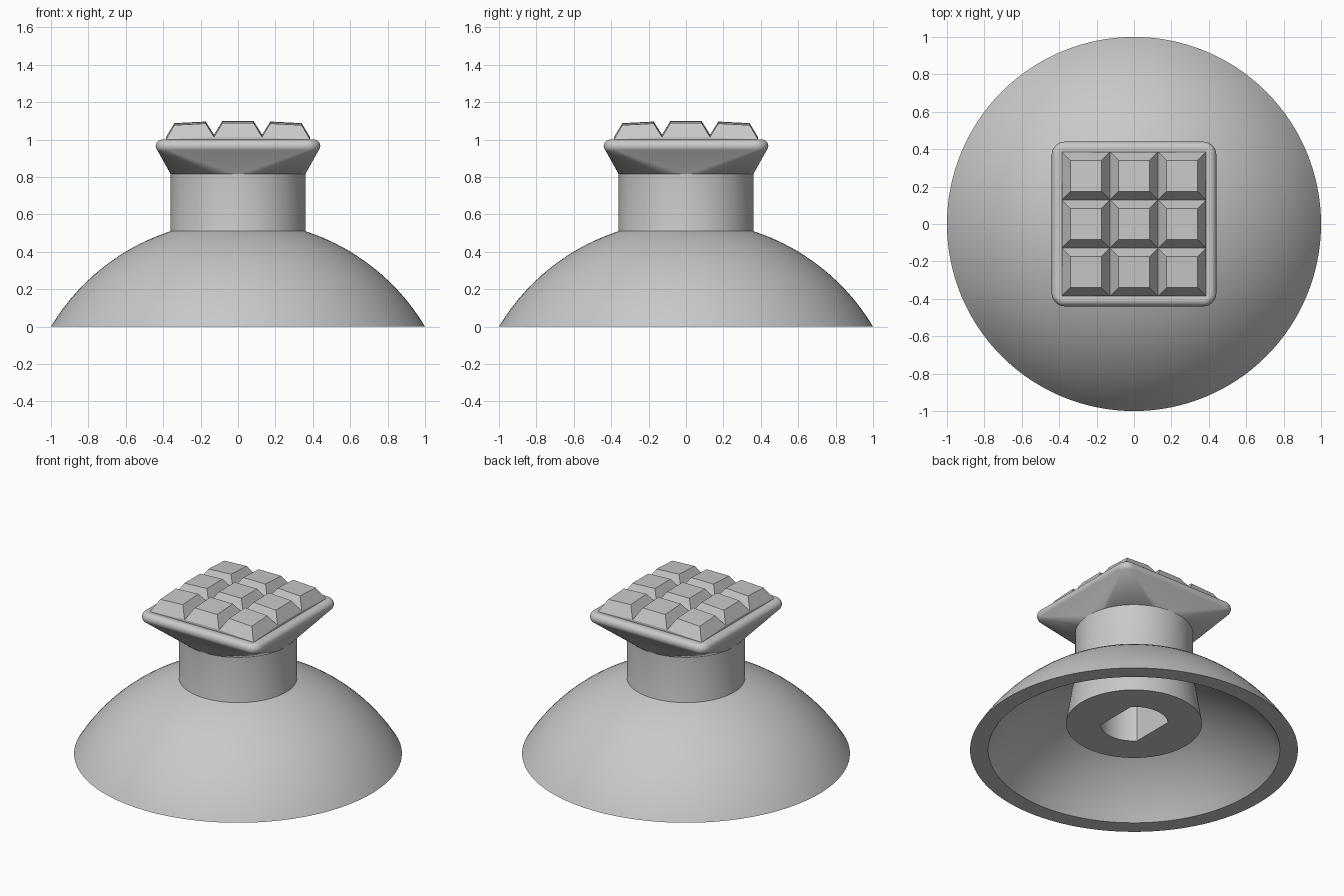
import bpy, bmesh, math

cube = bpy.data.objects.get("Cube")
if cube:
    bpy.data.objects.remove(cube)

grey = bpy.data.materials.new("light grey")
grey.use_nodes = True
grey.diffuse_color = (0.58, 0.58, 0.58, 1)
grey.node_tree.nodes["Principled BSDF"].inputs["Base Color"].default_value = (0.58, 0.58, 0.58, 1)


def ring(half, corner, z, steps=16, clamp=None):
    """Rounded square outline; it becomes a circle when corner equals half."""
    points = []
    for quarter in range(4):
        middle = math.radians(45 + 90 * quarter)
        cx = math.copysign(half - corner, math.cos(middle))
        cy = math.copysign(half - corner, math.sin(middle))
        for i in range(steps + 1):
            a = math.pi / 2 * (quarter + i / steps)
            x, y = cx + corner * math.cos(a), cy + corner * math.sin(a)
            if clamp:
                x = max(-clamp, min(clamp, x))
            points.append((x, y, z))
    return points


def finish(name, bm, smooth=True):
    bmesh.ops.recalc_face_normals(bm, faces=bm.faces)
    mesh = bpy.data.meshes.new(name)
    bm.to_mesh(mesh)
    bm.free()
    mesh.materials.append(grey)
    obj = bpy.data.objects.new(name, mesh)
    bpy.context.collection.objects.link(obj)
    if smooth:
        bpy.ops.object.select_all(action='DESELECT')
        obj.select_set(True)
        bpy.context.view_layer.objects.active = obj
        bpy.ops.object.shade_smooth_by_angle(angle=math.radians(35))
    return obj


def loft(name, rings, closed=False):
    """Skin a stack of matching outlines, capped or joined into a loop."""
    bm = bmesh.new()
    loops = [[bm.verts.new(p) for p in r] for r in rings]
    pairs = list(zip(loops, loops[1:]))
    if closed:
        pairs.append((loops[-1], loops[0]))
    else:
        bm.faces.new(loops[0])
        bm.faces.new(loops[-1])
    for a, b in pairs:
        for i in range(len(a)):
            j = (i + 1) % len(a)
            bm.faces.new((a[i], a[j], b[j], b[i]))
    bmesh.ops.remove_doubles(bm, verts=bm.verts, dist=0.00001)
    return finish(name, bm)


# Domed cup: two concentric spherical surfaces joined at the rim
STEM, DROP = 0.36, 0.598


def dome(rim, steps=14):
    radius = math.hypot(rim, DROP)
    low, high = math.asin(DROP / radius), math.acos(STEM / radius)
    for i in range(steps + 1):
        a = low + (high - low) * i / steps
        yield radius * math.cos(a), radius * math.sin(a) - DROP


profile = list(dome(1.0)) + list(dome(0.89))[::-1]
loft("domed_cup", [ring(r, r, z, 32) for r, z in profile], closed=True)

# Stem with flared hub below and a two-flat socket in its underside
stem = [ring(0.208, 0.208, z, 32, clamp=0.147) for z in (0.6, 0.183)]
stem += [ring(r, r, z, 32) for r, z in ((0.415, 0.183), (0.376, 0.43), (STEM, 0.48), (STEM, 0.82))]
loft("stem_and_hub", stem)

# Head: circle blending into a rounded square with a rolled rim
head = [ring(STEM, STEM, 0.815)]
for i in range(11):
    a = math.radians(-45 + 15 * i)
    half = 0.405 + 0.035 * math.cos(a)
    head.append(ring(half, half - 0.37, 0.965 + 0.035 * math.sin(a)))
head.append(ring(0.38, 0.01, 0.998))
loft("square_head", head)

# Grip pad: three by three truncated pyramids on a gently crowned base
bm = bmesh.new()
bmesh.ops.create_grid(bm, x_segments=3, y_segments=3, size=0.385)
tops = list(bm.faces)
bmesh.ops.inset_individual(bm, faces=tops, thickness=0.063)
top_verts = {v for f in tops for v in f.verts}
for v in bm.verts:
    crown = 0.1 * (v.co.x ** 2 + v.co.y ** 2)
    v.co.z = (1.1 if v in top_verts else 1.03) - crown
border = [e for e in bm.edges if e.is_boundary]
skirt = bmesh.ops.extrude_edge_only(bm, edges=border)["geom"]
for v in skirt:
    if isinstance(v, bmesh.types.BMVert):
        v.co.z = 0.98
finish("grip_pad", bm, smooth=False)
